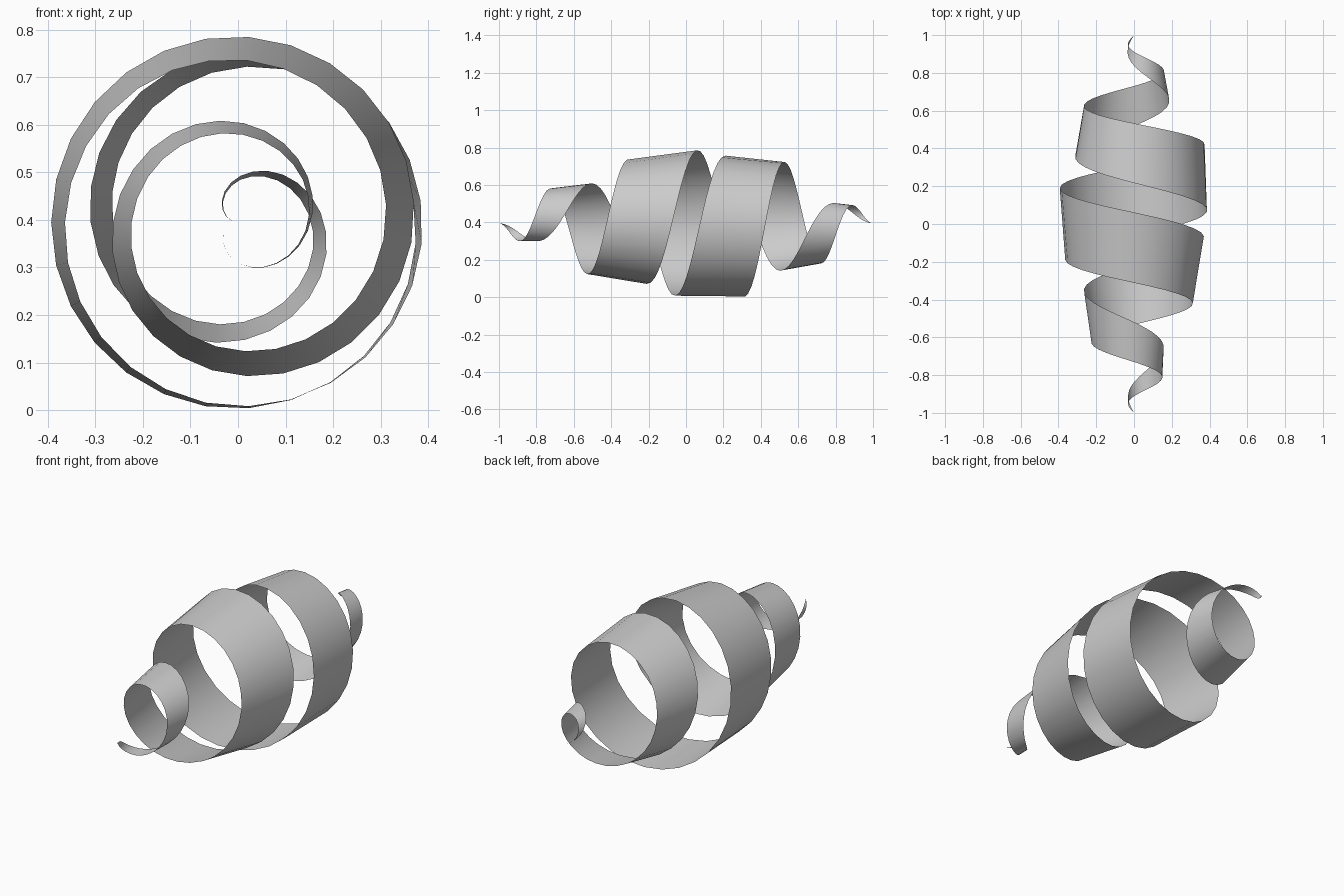
import bpy, bmesh, math

if "Cube" in bpy.data.objects:
    bpy.data.objects.remove(bpy.data.objects["Cube"])

# Edge radii at every quarter turn (four turns in total)
FRONT_R = [0, .085, .147, .186, .224, .270, .311, .342, .364, .387, .388, .361, .310, .250, .181, .095, 0]
BACK_R = [0, .085, .153, .211, .263, .322, .370, .391, .393, .392, .374, .326, .263, .212, .154, .087, 0]
CENTRE_Z = 0.395
STEPS_PER_TURN = 27
TURNS = 4


def smooth_lookup(table, k):
    """Catmull-Rom interpolation of a table at position k."""
    last = len(table) - 1
    i = min(int(k), last - 1)
    t = k - i
    b, c = table[i], table[i + 1]
    a = table[i - 1] if i > 0 else 2 * b - c
    d = table[i + 2] if i + 2 <= last else 2 * c - b
    return b + 0.5 * t * (c - a + t * (2*a - 5*b + 4*c - d + t * (3*(b - c) + d - a)))


def edge_point(k, table, side):
    """Point on the front (-1) or back (+1) edge, k in quarter turns."""
    angle = math.pi + k * math.pi / 2
    r = smooth_lookup(table, k)
    y = -1 + k / 8 + side * 0.19 * math.sin(math.pi * k / 16)
    return (r * math.cos(angle), y, CENTRE_Z + r * math.sin(angle))


# Tapered spiral ribbon, a strip of quads closing to a point at each end
bm = bmesh.new()
count = STEPS_PER_TURN * TURNS
rows = []
for i in range(count + 1):
    k = 4 * TURNS * i / count
    rows.append((bm.verts.new(edge_point(k, FRONT_R, -1)),
                 bm.verts.new(edge_point(k, BACK_R, 1))))
for (a, b), (c, d) in zip(rows, rows[1:]):
    bm.faces.new((a, c, d, b))
bmesh.ops.remove_doubles(bm, verts=bm.verts[:], dist=1e-4)

mesh = bpy.data.meshes.new("spiral_ribbon")
bm.to_mesh(mesh)
bm.free()
ribbon = bpy.data.objects.new("spiral_ribbon", mesh)
bpy.context.collection.objects.link(ribbon)
for poly in mesh.polygons:
    poly.use_smooth = True
